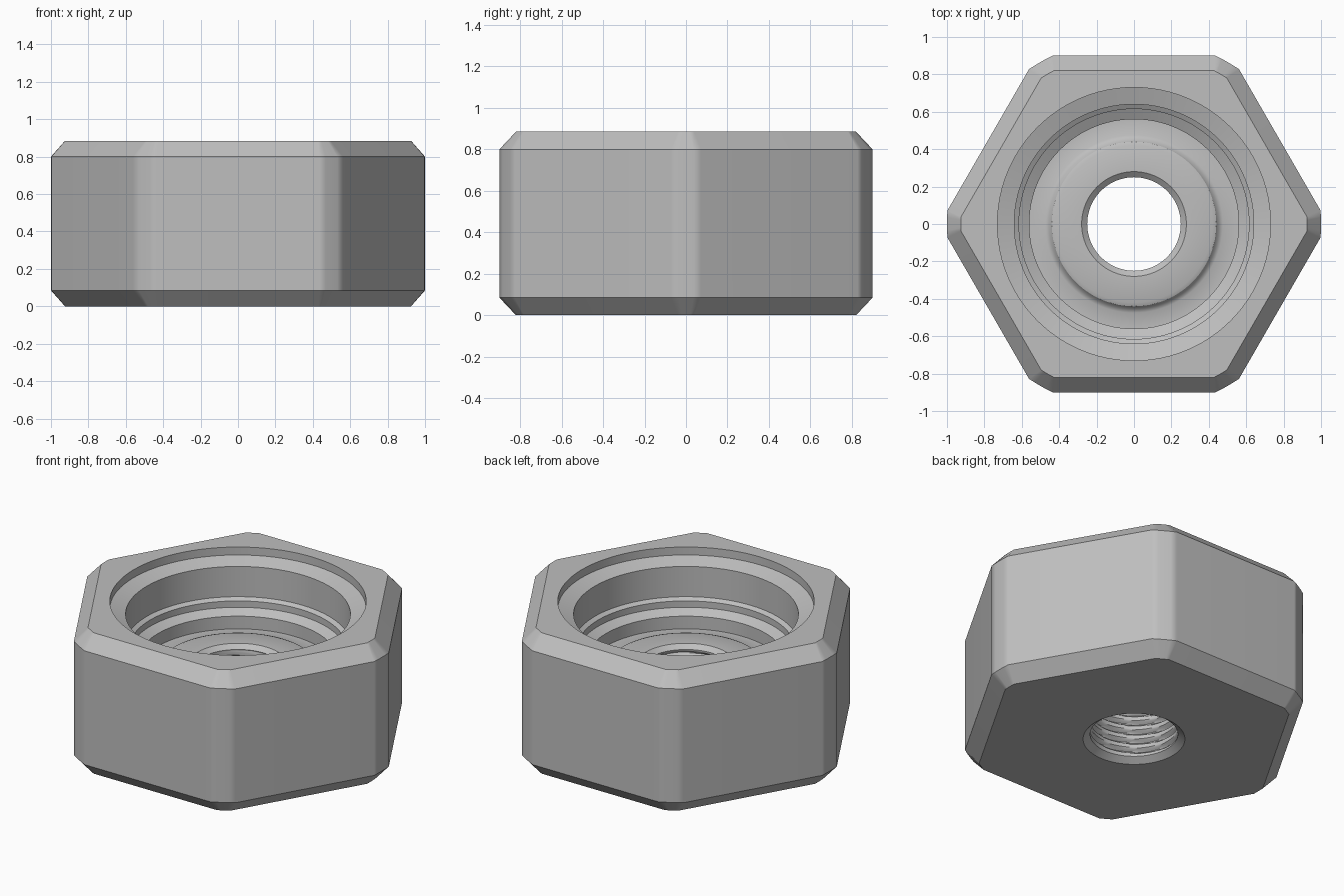
import bpy
import bmesh
from math import acos, cos, sin, pi, radians, tau

if "Cube" in bpy.data.objects:
    bpy.data.objects.remove(bpy.data.objects["Cube"], do_unlink=True)

STEEL = (0.52, 0.52, 0.52, 1)
steel = bpy.data.materials.new("grey_steel")
steel.use_nodes = True
steel.diffuse_color = STEEL
steel.node_tree.nodes["Principled BSDF"].inputs["Base Color"].default_value = STEEL

SEGMENTS = 96
HEIGHT = 0.885
HOLE_BOTTOM, HOLE_TOP = 0.29, 0.28
MOUTH = 0.73


def circle(radius, z):
    return [(radius * cos(tau * i / SEGMENTS), radius * sin(tau * i / SEGMENTS), z)
            for i in range(SEGMENTS)]


def hexagon(apothem, corner_radius, z, steps=4):
    """Hexagon whose corners are turned down to a cylinder."""
    half = pi / 6 - acos(apothem / corner_radius)
    angles = [k * pi / 3 + half * (2 * j / steps - 1)
              for k in range(6) for j in range(steps + 1)]
    return [(corner_radius * cos(a), corner_radius * sin(a), z) for a in angles]


def loft(bm, rings, inward=False):
    """Join a stack of equal rings and return their vertices."""
    rows = [[bm.verts.new(p) for p in ring] for ring in rings]
    for low, high in zip(rows, rows[1:]):
        for i in range(len(low)):
            j = (i + 1) % len(low)
            quad = [low[i], low[j], high[j], high[i]]
            bm.faces.new(quad[::-1] if inward else quad)
    return rows


def cap(bm, outline, radius, z, up):
    """Flat face between an outline and a round hole."""
    hole = [bm.verts.new(p) for p in circle(radius, z)]
    edges = []
    for loop in (outline, hole):
        for a, b in zip(loop, loop[1:] + loop[:1]):
            edges.append(bm.edges.get((a, b)) or bm.edges.new((a, b)))
    made = bmesh.ops.triangle_fill(bm, edges=edges, use_beauty=True)["geom"]
    for face in [g for g in made if isinstance(g, bmesh.types.BMFace)]:
        face.normal_update()
        if face.normal.z * up < 0:
            face.normal_flip()


def finish(bm, name, angle):
    mesh = bpy.data.meshes.new(name)
    bm.to_mesh(mesh)
    bm.free()
    mesh.materials.append(steel)
    obj = bpy.data.objects.new(name, mesh)
    bpy.context.collection.objects.link(obj)
    bpy.ops.object.select_all(action="DESELECT")
    obj.select_set(True)
    bpy.context.view_layer.objects.active = obj
    bpy.ops.object.shade_smooth_by_angle(angle=radians(angle))
    return obj


# Hexagonal body with chamfered rims
bm = bmesh.new()
rows = loft(bm, [hexagon(0.82, 0.925, 0), hexagon(0.9, 1, 0.085),
                 hexagon(0.9, 1, 0.8), hexagon(0.82, 0.925, HEIGHT)])
cap(bm, rows[0], HOLE_BOTTOM, 0, -1)
cap(bm, rows[-1], MOUTH, HEIGHT, 1)
body = finish(bm, "hex_body", 28)
body.modifiers.new("flat_sides", "WEIGHTED_NORMAL").keep_sharp = True

# Stepped bore from the raised inner floor up to the mouth
profile = [(HOLE_TOP, 0.49), (0.42, 0.49), (0.44, 0.482), (0.455, 0.46),
           (0.475, 0.45), (0.56, 0.45), (0.56, 0.53), (0.615, 0.56),
           (0.615, 0.6), (0.64, 0.615), (0.64, 0.805), (MOUTH, 0.835),
           (MOUTH, HEIGHT)]
bm = bmesh.new()
loft(bm, [circle(r, z) for r, z in profile], inward=True)
finish(bm, "stepped_bore", 30)

# Threaded centre hole with a helical groove
PITCH, CREST, DEPTH = 0.06, 0.25, 0.025
START, END, ROWS = 0.03, 0.465, 72


def thread_ring(z):
    ring = []
    for i in range(SEGMENTS):
        turn = (z / PITCH - i / SEGMENTS) % 1
        groove = max(0, 1 - abs(turn - 0.5) / 0.3)
        fade = min(1, (z - START) / 0.03, (END - z) / 0.03)
        r = CREST + DEPTH * groove * fade
        ring.append((r * cos(tau * i / SEGMENTS), r * sin(tau * i / SEGMENTS), z))
    return ring


bm = bmesh.new()
levels = [START + (END - START) * k / ROWS for k in range(ROWS + 1)]
loft(bm, [circle(HOLE_BOTTOM, 0)] + [thread_ring(z) for z in levels]
     + [circle(HOLE_TOP, 0.49)], inward=True)
finish(bm, "threaded_hole", 30)
